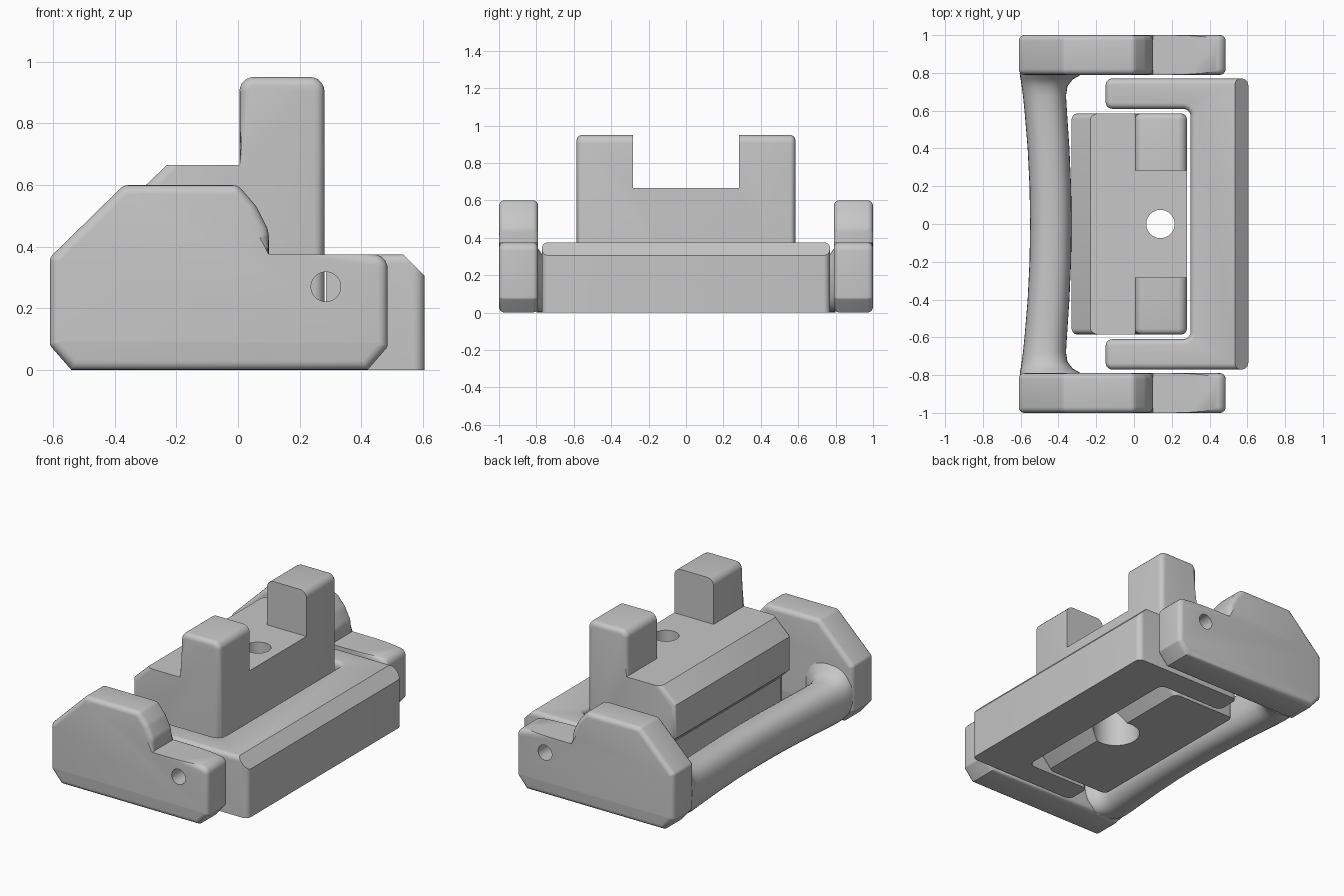
import bpy, bmesh, math
from mathutils import Vector

if "Cube" in bpy.data.objects:
    bpy.data.objects.remove(bpy.data.objects["Cube"])

grey = bpy.data.materials.new("plain grey")
GREY = (0.57, 0.57, 0.57, 1)
grey.use_nodes = True
grey.diffuse_color = GREY
grey.node_tree.nodes["Principled BSDF"].inputs["Base Color"].default_value = GREY


def rounded(corners, steps=5):
    """Outline from (u, v) or (u, v, radius) corners."""
    out = []
    n = len(corners)
    for i, c in enumerate(corners):
        p = Vector(c[:2])
        if len(c) == 2:
            out.append(p)
            continue
        radius = c[2]
        a = (Vector(corners[i - 1][:2]) - p).normalized()
        b = (Vector(corners[(i + 1) % n][:2]) - p).normalized()
        half = a.angle(b) / 2
        centre = p + (a + b).normalized() * (radius / math.sin(half))
        start = p + a * (radius / math.tan(half)) - centre
        end = p + b * (radius / math.tan(half)) - centre
        for k in range(steps + 1):
            out.append(centre + start.lerp(end, k / steps).normalized() * radius)
    return out


def finish(name, bm):
    bmesh.ops.recalc_face_normals(bm, faces=bm.faces)
    mesh = bpy.data.meshes.new(name)
    bm.to_mesh(mesh)
    bm.free()
    mesh.materials.append(grey)
    obj = bpy.data.objects.new(name, mesh)
    bpy.context.collection.objects.link(obj)
    return obj


def prism(outline, lo, hi, place, soften, width=0.03):
    """Extrude an outline and round the rim edges chosen by soften(a, b)."""
    bm = bmesh.new()
    rims = [[bm.verts.new(place(p, t)) for p in outline] for t in (lo, hi)]
    n = len(outline)
    for rim in rims:
        bm.faces.new(rim)
    for i in range(n):
        j = (i + 1) % n
        bm.faces.new((rims[0][i], rims[0][j], rims[1][j], rims[1][i]))
    bmesh.ops.recalc_face_normals(bm, faces=bm.faces)
    edges = []
    for rim in rims:
        for i in range(n):
            a, b = rim[i], rim[(i + 1) % n]
            if soften(a.co, b.co):
                edges.append(bm.edges.get((a, b)))
    bmesh.ops.bevel(bm, geom=edges, offset=width, segments=4, profile=0.5,
                    affect='EDGES', clamp_overlap=False)
    return bm


def along_y(p, t):
    return (p.x, t, p.y)


def along_z(p, t):
    return (p.x, p.y, t)


def cut(obj, cutter):
    mod = obj.modifiers.new("cut", 'BOOLEAN')
    mod.operation = 'DIFFERENCE'
    mod.solver = 'EXACT'
    mod.object = cutter
    bpy.context.view_layer.objects.active = obj
    bpy.ops.object.modifier_apply(modifier=mod.name)
    bpy.data.objects.remove(cutter)


def drill(obj, radius, depth, location, sideways=False):
    turn = (math.pi / 2, 0, 0) if sideways else (0, 0, 0)
    bpy.ops.mesh.primitive_cylinder_add(vertices=40, radius=radius, depth=depth,
                                        location=location, rotation=turn)
    cutter = bpy.context.object
    cutter.data.materials.append(grey)
    cut(obj, cutter)


PIN = (0.285, 0.27)
SHELF = 0.375
parts = []

# Side plates with a raised hump and a low shelf
plate = rounded([(-0.61, 0.08, 0.02), (-0.54, 0), (0.42, 0), (0.485, 0.075, 0.02),
                 (0.485, SHELF, 0.045), (0.10, SHELF), (0.10, 0.45, 0.08),
                 (0.06, 0.53, 0.1), (0, 0.6, 0.04), (-0.37, 0.6, 0.04),
                 (-0.61, 0.365, 0.03)])
for side, name in ((-1, "right_side_plate"), (1, "left_side_plate")):
    lo, hi = sorted((side * 0.79, side))
    bm = prism(plate, lo, hi, along_y,
               lambda a, b: abs(a.z - SHELF) + abs(b.z - SHELF) > 0.001)
    obj = finish(name, bm)
    drill(obj, 0.048, 0.5, (PIN[0], side * 0.9, PIN[1]), True)
    parts.append(obj)

# C-shaped frame with a chamfered outer top edge
right_arm = [(-0.15, -0.61, 0.035), (-0.15, -0.77, 0.035), (0.605, -0.77, 0.035)]
left_arm = [(x, -y, r) for x, y, r in reversed(right_arm)]
frame = rounded([(0.3, -0.61, 0.04)] + right_arm + left_arm + [(0.3, 0.61, 0.04)])
bm = prism(frame, 0, SHELF, along_z, lambda a, b: a.z > 0.1)
sliced = bmesh.ops.bisect_plane(bm, geom=bm.verts[:] + bm.edges[:] + bm.faces[:],
                                plane_co=(0.605, 0, 0.305), plane_no=(1, 0, 1),
                                clear_outer=True)
rim = [e for e in sliced["geom_cut"] if isinstance(e, bmesh.types.BMEdge)]
bmesh.ops.holes_fill(bm, edges=rim)
obj = finish("pivot_frame", bm)
for side in (-1, 1):
    drill(obj, 0.048, 0.3, (PIN[0], side * 0.75, PIN[1]), True)
parts.append(obj)

# Centre block with two posts, a saddle between them and a bolt hole
SADDLE = 0.665
block = rounded([(0.28, 0.95, 0.045), (0.005, 0.95, 0.045), (0.005, SADDLE),
                 (-0.23, SADDLE), (-0.33, 0.57), (-0.33, 0.36), (-0.27, 0.3),
                 (-0.27, 0), (0.17, 0), (0.28, 0.12)])


def block_rim(a, b):
    flat = abs(a.z - b.z) < 0.001
    return not (flat and (abs(a.z - SADDLE) < 0.001 or a.z < 0.001))


obj = finish("centre_block", prism(block, -0.585, 0.585, along_y, block_rim))
bpy.ops.mesh.primitive_cube_add(size=1, location=(0.14, 0, SADDLE + 0.25))
notch = bpy.context.object
notch.scale = (0.6, 0.566, 0.5)
notch.data.materials.append(grey)
bpy.context.view_layer.update()
cut(obj, notch)
drill(obj, 0.075, 2, (0.14, 0, 0.4))
drill(obj, 0.14, 0.8, (0.14, 0, 0))
parts.append(obj)

# Bowed handle bar, flaring into the plates: y, outer x, inner x, top z
half = [(0, -0.55, -0.33, 0.26), (0.2, -0.553, -0.333, 0.26),
        (0.4, -0.563, -0.342, 0.262), (0.58, -0.578, -0.354, 0.267),
        (0.68, -0.588, -0.36, 0.272), (0.73, -0.595, -0.352, 0.283),
        (0.765, -0.6, -0.325, 0.305), (0.785, -0.604, -0.29, 0.335),
        (0.8, -0.605, -0.27, 0.35)]
stations = [(-y, a, b, t) for y, a, b, t in reversed(half[1:])] + half
bm = bmesh.new()
SIDES = 32
rings = []
for y, outer, inner, top in stations:
    ring = []
    for k in range(SIDES):
        ang = math.tau * k / SIDES
        c, s = [math.copysign(abs(v) ** 0.82, v) for v in (math.cos(ang), math.sin(ang))]
        ring.append(bm.verts.new(((outer + inner) / 2 + c * (inner - outer) / 2,
                                  y, top / 2 + s * top / 2)))
    rings.append(ring)
for r0, r1 in zip(rings, rings[1:]):
    for k in range(SIDES):
        j = (k + 1) % SIDES
        bm.faces.new((r0[k], r0[j], r1[j], r1[k]))
bm.faces.new(rings[0])
bm.faces.new(rings[-1])
parts.append(finish("handle_bar", bm))

# Smooth the rounded edges, keep the hard ones
bpy.ops.object.select_all(action='DESELECT')
for obj in parts:
    obj.select_set(True)
bpy.context.view_layer.objects.active = parts[0]
bpy.ops.object.shade_smooth_by_angle(angle=math.radians(30))
